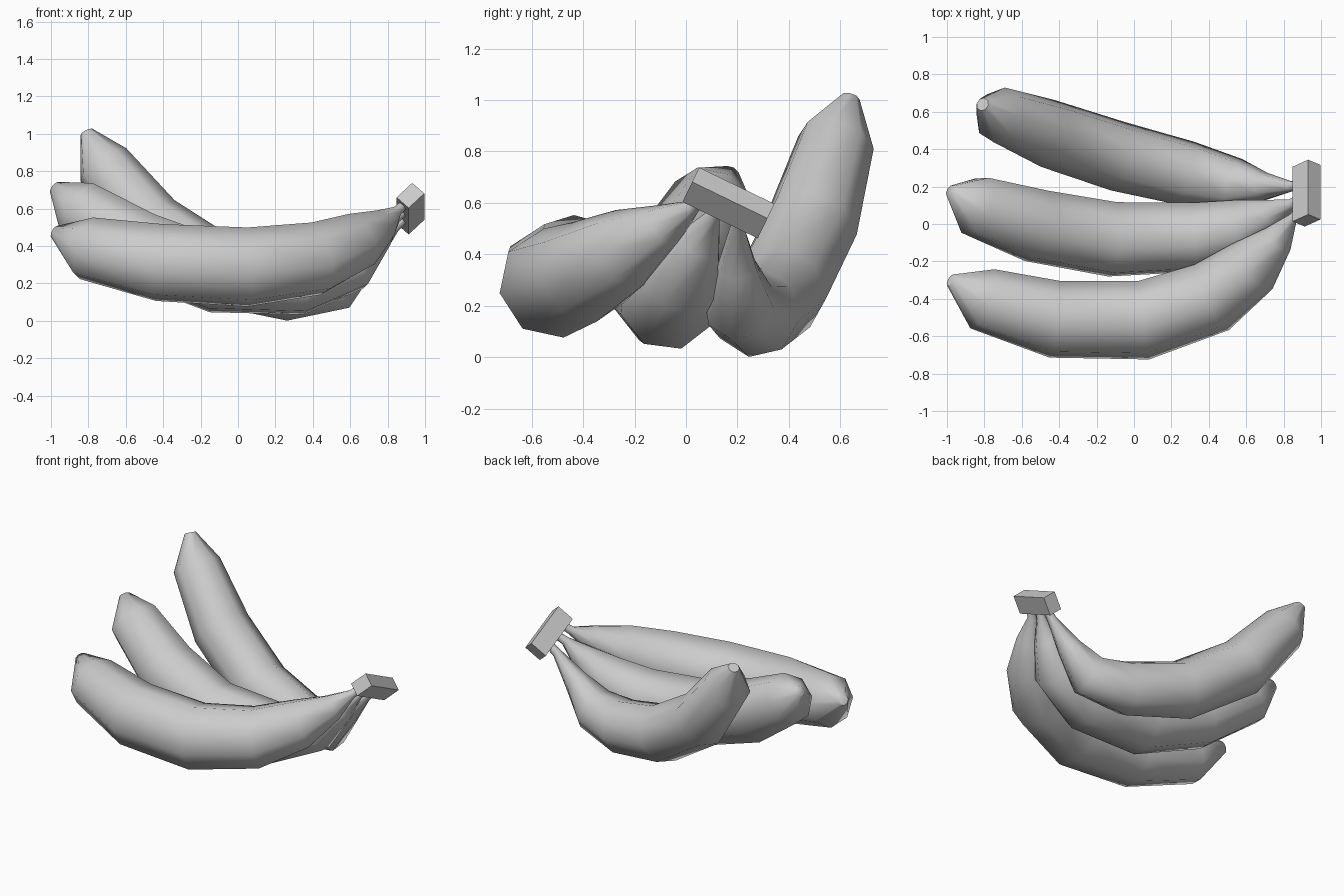
import bpy, bmesh, math
from mathutils import Vector, Matrix

cube = bpy.data.objects.get("Cube")
if cube:
    bpy.data.objects.remove(cube, do_unlink=True)

SIDES = 8
RADII = [0.036, 0.172, 0.21, 0.215, 0.2, 0.163, 0.088, 0.03, 0.026]

grey = bpy.data.materials.new("plain_grey")
grey.use_nodes = True
grey.diffuse_color = (0.6, 0.6, 0.6, 1)
grey.node_tree.nodes["Principled BSDF"].inputs["Base Color"].default_value = (0.6, 0.6, 0.6, 1)


def finish(name, bm):
    bmesh.ops.recalc_face_normals(bm, faces=bm.faces)
    mesh = bpy.data.meshes.new(name)
    bm.to_mesh(mesh)
    bm.free()
    mesh.materials.append(grey)
    obj = bpy.data.objects.new(name, mesh)
    bpy.context.collection.objects.link(obj)
    return obj


def banana(name, path, scale, phase):
    """Sweep an octagon along the path, from the blossom tip to the stem."""
    pts = [Vector(p) for p in path]
    bend = (pts[0] + pts[-1]) / 2 - pts[3]
    bm = bmesh.new()
    rings = []
    for i, p in enumerate(pts):
        tangent = (pts[min(i + 1, len(pts) - 1)] - pts[max(i - 1, 0)]).normalized()
        side = tangent.cross(bend).normalized()
        up = side.cross(tangent)
        r = RADII[i] * (scale if 0 < i < 7 else 1)
        ring = []
        for k in range(SIDES):
            a = math.tau * (k + phase) / SIDES
            ring.append(bm.verts.new(p + r * (math.cos(a) * up + math.sin(a) * side)))
        rings.append(ring)
    for a, b in zip(rings, rings[1:]):
        for k in range(SIDES):
            n = (k + 1) % SIDES
            bm.faces.new((a[k], a[n], b[n], b[k]))
    bm.faces.new(rings[0])
    bm.faces.new(rings[-1])
    obj = finish(name, bm)
    bpy.ops.object.select_all(action="DESELECT")
    obj.select_set(True)
    bpy.context.view_layer.objects.active = obj
    bpy.ops.object.shade_smooth_by_angle(angle=math.radians(60))


# Three fruits fanned out from the shared stem
banana("front_banana", [
    (-0.98, -0.3, 0.475), (-0.81, -0.4, 0.388), (-0.42, -0.51, 0.312),
    (0.05, -0.515, 0.288), (0.415, -0.392, 0.332), (0.63, -0.228, 0.42),
    (0.77, -0.08, 0.512), (0.845, 0.025, 0.583), (0.89, 0.06, 0.622)], 1, 0.5)
banana("middle_banana", [
    (-0.98, 0.175, 0.715), (-0.85, 0.1, 0.6), (-0.52, -0.01, 0.392),
    (-0.115, -0.082, 0.242), (0.34, -0.07, 0.218), (0.61, -0.015, 0.31),
    (0.75, 0.055, 0.45), (0.84, 0.105, 0.548), (0.89, 0.135, 0.588)], 0.96, 0)
banana("back_banana", [
    (-0.81, 0.64, 1.01), (-0.72, 0.583, 0.835), (-0.463, 0.485, 0.508),
    (-0.085, 0.362, 0.26), (0.285, 0.27, 0.174), (0.545, 0.21, 0.2),
    (0.695, 0.2, 0.352), (0.835, 0.2, 0.5), (0.89, 0.212, 0.55)], 0.88, 0)

# Cut stem block, long side across the fruits and tilted towards them
along = Vector((0, 0.9, -0.435)).normalized()
across = Vector((0, 0.435, 0.9)).normalized()
tilt = math.radians(46)
right = Vector((1, 0, 0))
out = math.cos(tilt) * right + math.sin(tilt) * across
thick = out.cross(along)
turn = Matrix((out, along, thick)).transposed().to_4x4()
bm = bmesh.new()
bmesh.ops.create_cube(bm, size=1, matrix=Matrix.Translation((0.922, 0.165, 0.6)) @ turn
                      @ Matrix.Diagonal((0.12, 0.325, 0.09, 1)))
finish("stem_block", bm)
